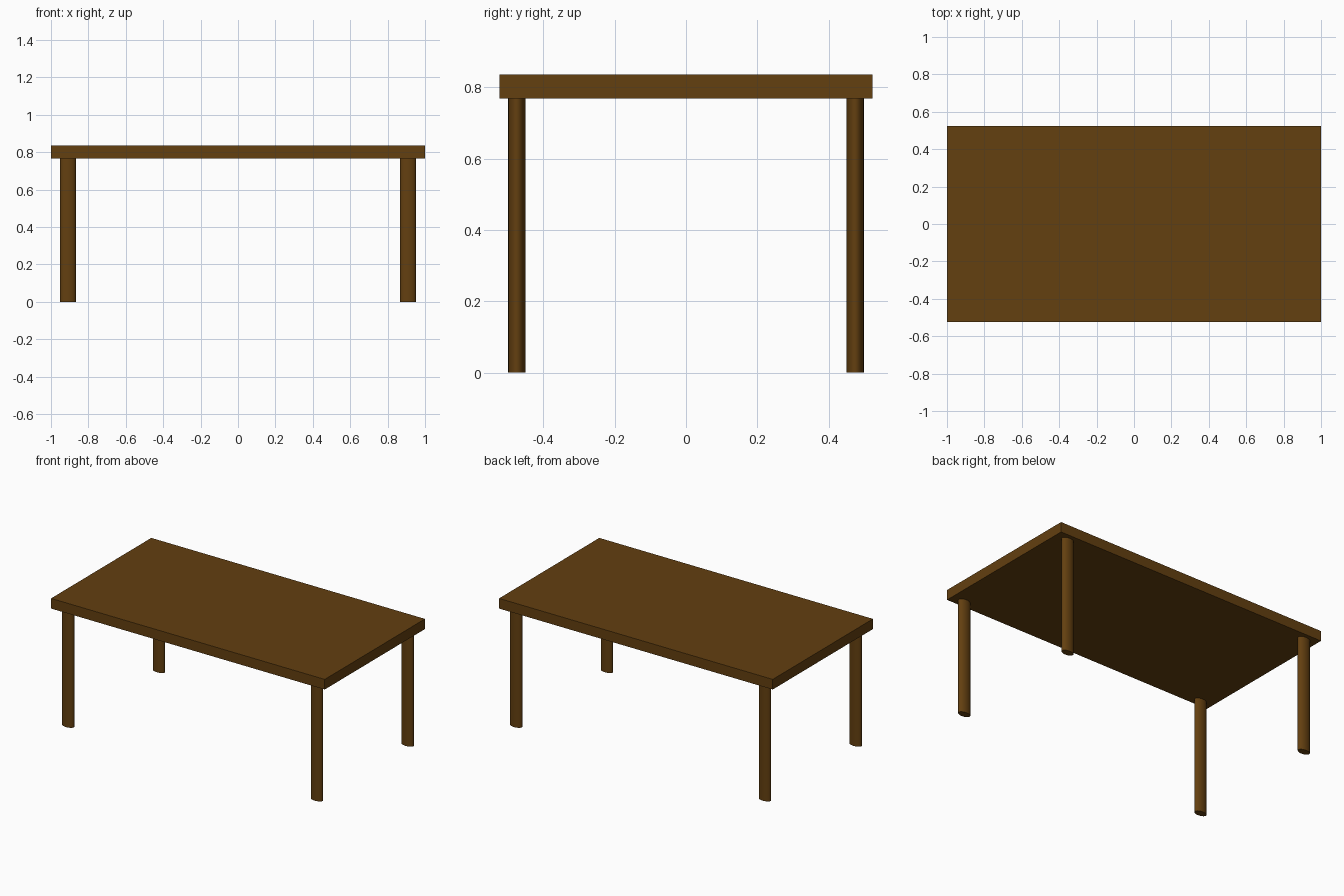
import bpy
import math

if "Cube" in bpy.data.objects:
    bpy.data.objects.remove(bpy.data.objects["Cube"])

TOP_Z, UNDER_Z = 0.835, 0.768

wood = bpy.data.materials.new("dark brown wood")
wood.diffuse_color = (0.125, 0.05, 0.005, 1)
wood.use_nodes = True
wood.node_tree.nodes["Principled BSDF"].inputs["Base Color"].default_value = wood.diffuse_color


def finish(obj, name):
    obj.name = name
    obj.data.materials.append(wood)
    bpy.ops.object.transform_apply(location=False, rotation=False, scale=True)


# Table top: plain sharp-edged slab
bpy.ops.mesh.primitive_cube_add(size=1, location=(0, 0, (TOP_Z + UNDER_Z) / 2))
top = bpy.context.object
top.scale = (2.0, 1.046, TOP_Z - UNDER_Z)
finish(top, "table_top")

# Four oval legs, wider along x than y
for y_name, sy in (("front", -1), ("back", 1)):
    for x_name, sx in (("left", -1), ("right", 1)):
        bpy.ops.mesh.primitive_cylinder_add(
            vertices=32, radius=1, depth=UNDER_Z,
            location=(sx * 0.909, sy * 0.474, UNDER_Z / 2))
        leg = bpy.context.object
        leg.scale = (0.042, 0.024, 1)
        finish(leg, f"{y_name}_{x_name}_leg")
        bpy.ops.object.shade_smooth_by_angle(angle=math.radians(40))
